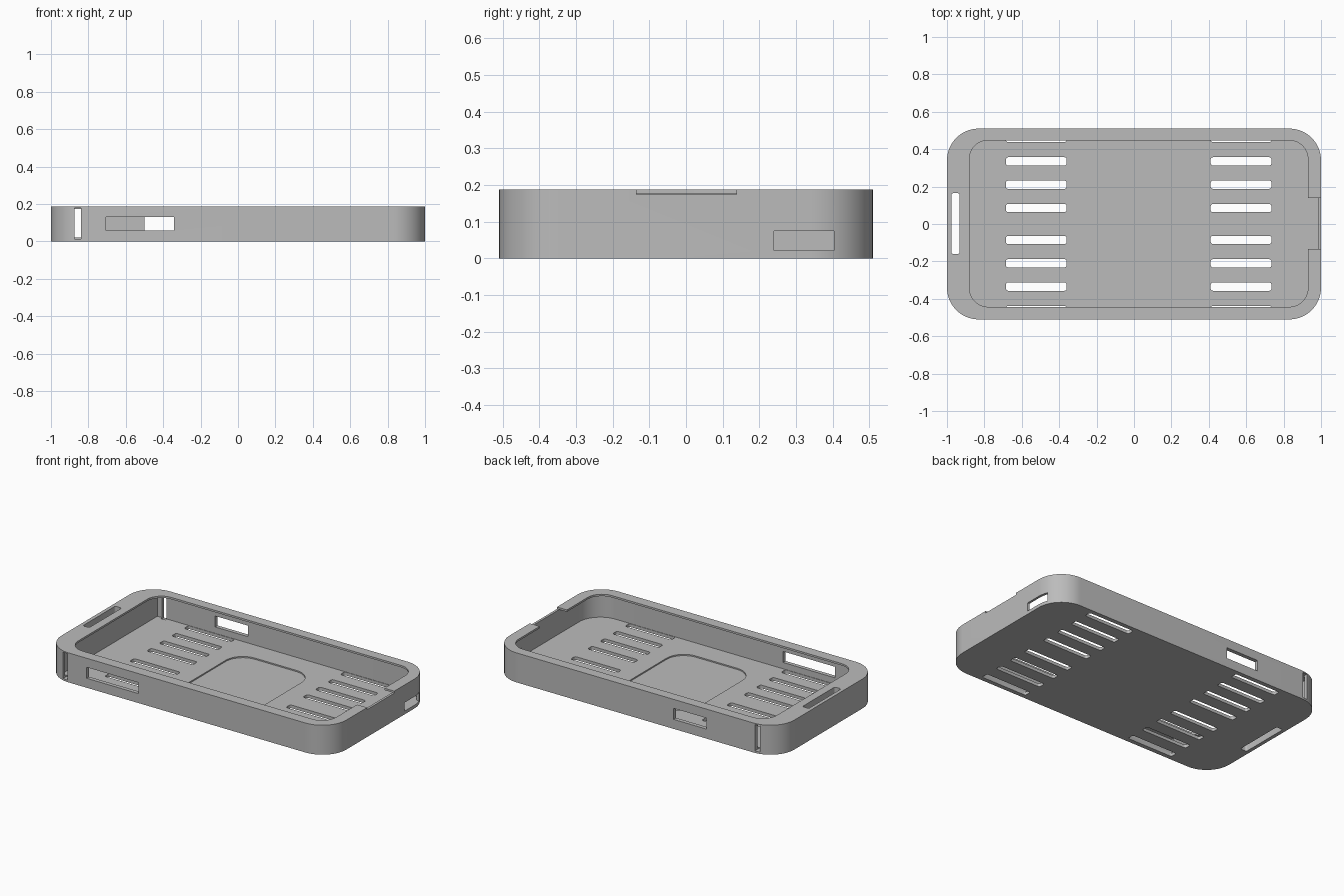
import bpy
import bmesh
from math import cos, sin, pi, radians

cube = bpy.data.objects.get("Cube")
if cube:
    bpy.data.objects.remove(cube, do_unlink=True)

grey = bpy.data.materials.new("light grey plastic")
grey.use_nodes = True
grey.diffuse_color = (0.5, 0.5, 0.5, 1)
grey.node_tree.nodes["Principled BSDF"].inputs["Base Color"].default_value = (0.5, 0.5, 0.5, 1)


def slab(name, x, y, z, r_left=0, r_right=0, steps=12):
    """Upright block with rounded corners, one radius for each x end."""
    corners = [(x[1], y[1], r_right, 0), (x[0], y[1], r_left, 1),
               (x[0], y[0], r_left, 2), (x[1], y[0], r_right, 3)]
    bm = bmesh.new()
    ring = []
    for cx, cy, r, quarter in corners:
        sx = 1 if quarter in (0, 3) else -1
        sy = 1 if quarter < 2 else -1
        count = steps if r else 0
        for i in range(count + 1):
            a = (quarter + i / max(count, 1)) * pi / 2
            ring.append(bm.verts.new((cx - sx * r + r * cos(a), cy - sy * r + r * sin(a), z[0])))
    face = bm.faces.new(ring)
    top = bmesh.ops.extrude_face_region(bm, geom=[face])["geom"]
    bmesh.ops.translate(bm, verts=[v for v in top if isinstance(v, bmesh.types.BMVert)],
                        vec=(0, 0, z[1] - z[0]))
    bmesh.ops.recalc_face_normals(bm, faces=bm.faces)
    mesh = bpy.data.meshes.new(name)
    bm.to_mesh(mesh)
    bm.free()
    obj = bpy.data.objects.new(name, mesh)
    bpy.context.collection.objects.link(obj)
    mesh.materials.append(grey)
    return obj


def cut(target, *args, **kwargs):
    """Subtract a slab from the target and remove the cutter."""
    cutter = slab("cutter", *args, **kwargs)
    mod = target.modifiers.new("cut", 'BOOLEAN')
    mod.operation = 'DIFFERENCE'
    mod.solver = 'EXACT'
    mod.object = cutter
    bpy.context.view_layer.objects.active = target
    bpy.ops.object.modifier_apply(modifier=mod.name)
    bpy.data.objects.remove(cutter, do_unlink=True)


HEIGHT = 0.187
FLOOR = 0.02
LIP = 0.175

# Outer shell
case = slab("case_tray", (-1, 1), (-0.51, 0.51), (0, HEIGHT), 0.17, 0.17, 20)

# Cavity, square at the left end, with a narrower opening that leaves a lip
cut(case, (-0.905, 0.985), (-0.485, 0.485), (FLOOR, LIP), r_right=0.15, steps=16)
cut(case, (-0.88, 0.93), (-0.443, 0.447), (LIP - 0.02, 0.3), 0.1, 0.1)

# Shallow rounded recess in the floor
cut(case, (-0.24, 0.29), (-0.34, 0.34), (FLOOR - 0.008, 0.06), 0.12, 0.12)

# Vent slots
for x in ((-0.685, -0.36), (0.41, 0.735)):
    for side in (-1, 1):
        for row in range(4):
            y = side * (0.085 + row * 0.125)
            cut(case, x, (y - 0.022, y + 0.022), (-0.1, 0.05), 0.012, 0.012, steps=4)

# Strap slot through the thick end
cut(case, (-0.977, -0.932), (-0.16, 0.165), (-0.1, 0.3), 0.012, 0.012, steps=4)

# Tall narrow slots and port windows in the long walls
for y in ((-0.6, -0.47), (0.47, 0.6)):
    cut(case, (-0.873, -0.84), y, (0.012, 0.179))
cut(case, (-0.705, -0.342), (-0.6, -0.47), (0.06, 0.13))
cut(case, (-0.5, -0.27), (0.47, 0.6), (0.06, 0.13))

# Port window and finger notch in the thin end
cut(case, (0.9, 1.1), (0.24, 0.403), (0.021, 0.075))
cut(case, (0.9, 1.1), (-0.135, 0.138), (LIP - 0.001, 0.3))

# Smooth corners, sharp edges
bpy.ops.object.select_all(action='DESELECT')
case.select_set(True)
bpy.context.view_layer.objects.active = case
bpy.ops.object.shade_smooth_by_angle(angle=radians(30))
